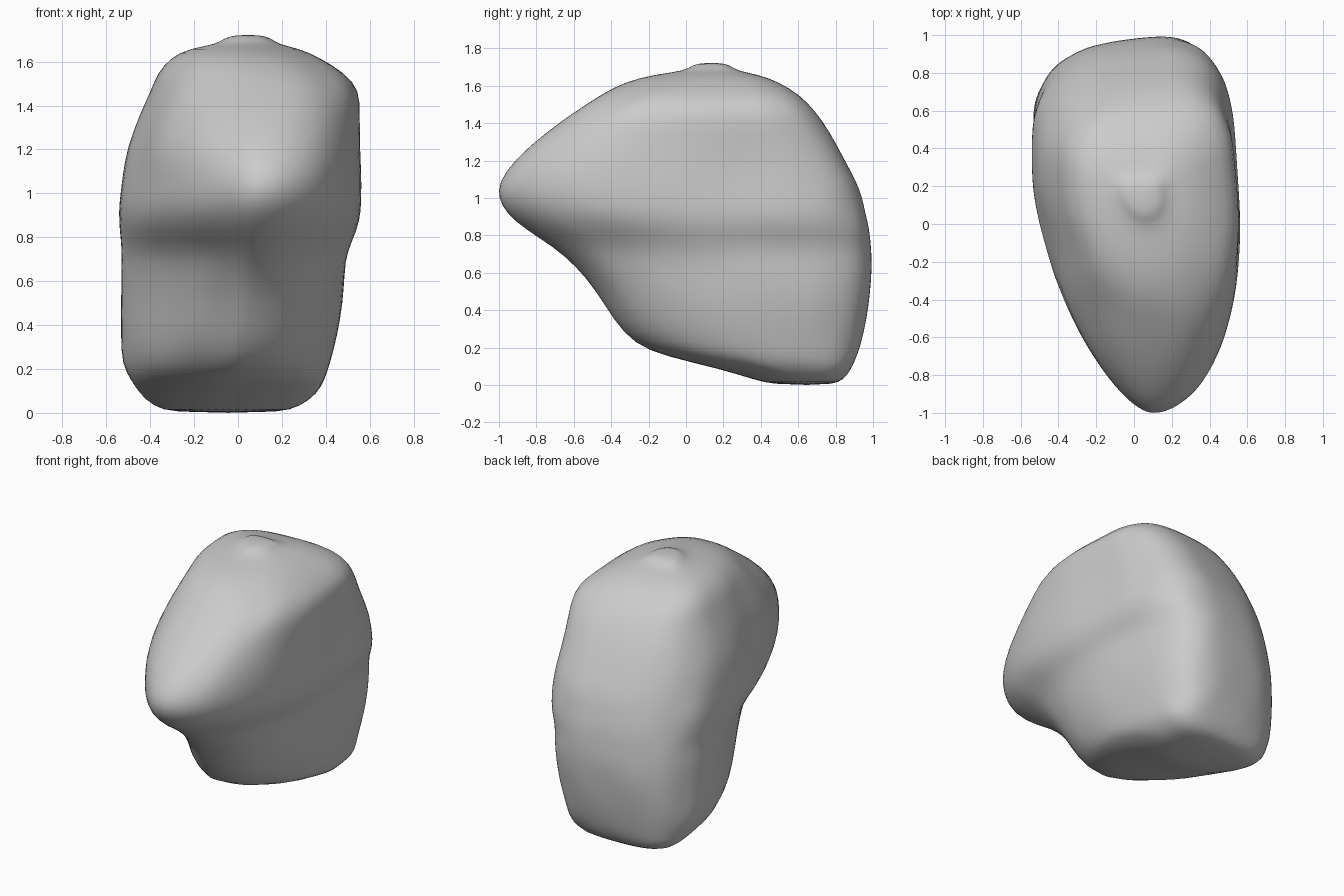
import bpy, bmesh, math
from mathutils import Vector, noise

cube = bpy.data.objects.get("Cube")
if cube:
    bpy.data.objects.remove(cube, do_unlink=True)

SEGMENTS = 48

# One plain stone colour
stone = bpy.data.materials.new("stone_grey")
stone.use_nodes = True
GREY = (0.6, 0.6, 0.6, 1)
stone.diffuse_color = GREY
stone.node_tree.nodes["Principled BSDF"].inputs["Base Color"].default_value = GREY

# Cross-sections: height, front, back, right, left, bluntness of the front
# The last three form the small knob on the crown
SECTIONS = [
    (0, .47, .79, -.28, .21, 2),
    (.03, .36, .85, -.37, .3, 2),
    (.09, .18, .89, -.44, .37, 2),
    (.15, -.11, .92, -.48, .4, 1.9),
    (.22, -.28, .945, -.52, .42, 1.8),
    (.35, -.39, .97, -.53, .45, 1.8),
    (.5, -.48, .99, -.53, .475, 1.75),
    (.63, -.59, 1, -.53, .48, 1.7),
    (.74, -.71, .99, -.53, .485, 1.65),
    (.83, -.86, .98, -.55, .53, 1.75),
    (.92, -.965, .96, -.56, .545, 1.8),
    (1, -1.005, .94, -.55, .545, 1.8),
    (1.08, -1.005, .91, -.54, .545, 1.8),
    (1.2, -.93, .85, -.52, .535, 1.95),
    (1.36, -.74, .76, -.46, .53, 2.1),
    (1.47, -.58, .68, -.41, .53, 2.2),
    (1.55, -.46, .61, -.38, .47, 2.2),
    (1.62, -.33, .5, -.32, .35, 2.1),
    (1.66, -.17, .39, -.24, .26, 2),
    (1.68, 0, .27, -.11, .16, 2),
    (1.71, .03, .24, -.08, .13, 2),
    (1.722, .09, .18, -.02, .07, 2),
]

# Shallow hollows in the sides: centre, depth, radius
HOLLOWS = [
    (Vector((.54, .3, 1.12)), .035, .13),
    (Vector((-.48, -.08, 1.2)), .03, .16),
]


def signed_power(value, power):
    return math.copysign(abs(value) ** power, value)


def section_points(z, front, back, right, left, blunt):
    """An egg-shaped outline, fuller on the left, with a boxy, skewed back."""
    widest = front + (back - front) * .62
    middle, half = (left + right) / 2, (left - right) / 2
    skew = .18 if z > .8 else .3
    for i in range(SEGMENTS):
        angle = math.tau * i / SEGMENTS
        c, s = math.cos(angle), math.sin(angle)
        side = math.copysign(1, c)
        power = 2 / (blunt + skew * side if s < 0 else 3 + .3 * side)
        x = middle + half * signed_power(c, power)
        reach = (back - widest) * (.97 + .24 * x) if s > 0 else widest - front
        y = widest + reach * signed_power(s, power)
        yield Vector((x + .03 - .07 * y, y, z))


# Boulder body, lofted through the sections
bm = bmesh.new()
rings = [[bm.verts.new(p) for p in section_points(*s)] for s in SECTIONS]
for low, high in zip(rings, rings[1:]):
    for i in range(SEGMENTS):
        j = (i + 1) % SEGMENTS
        bm.faces.new((low[i], low[j], high[j], high[i]))
bm.faces.new(reversed(rings[0]))
bm.faces.new(rings[-1])

# Hollows and a weathered surface
bm.normal_update()
for v in bm.verts:
    shift = .01 * noise.noise(v.co * 6) if .05 < v.co.z < 1.6 else 0
    for centre, depth, radius in HOLLOWS:
        shift -= depth * math.exp(-((v.co - centre).length / radius) ** 2)
    v.co += v.normal * shift

mesh = bpy.data.meshes.new("boulder_body")
bm.to_mesh(mesh)
bm.free()
mesh.materials.append(stone)
body = bpy.data.objects.new("boulder_body", mesh)
bpy.context.collection.objects.link(body)

# Worn, rounded finish
body.modifiers.new("rounding", 'SUBSURF').levels = 1
bpy.ops.object.select_all(action='DESELECT')
body.select_set(True)
bpy.context.view_layer.objects.active = body
bpy.ops.object.shade_smooth()
